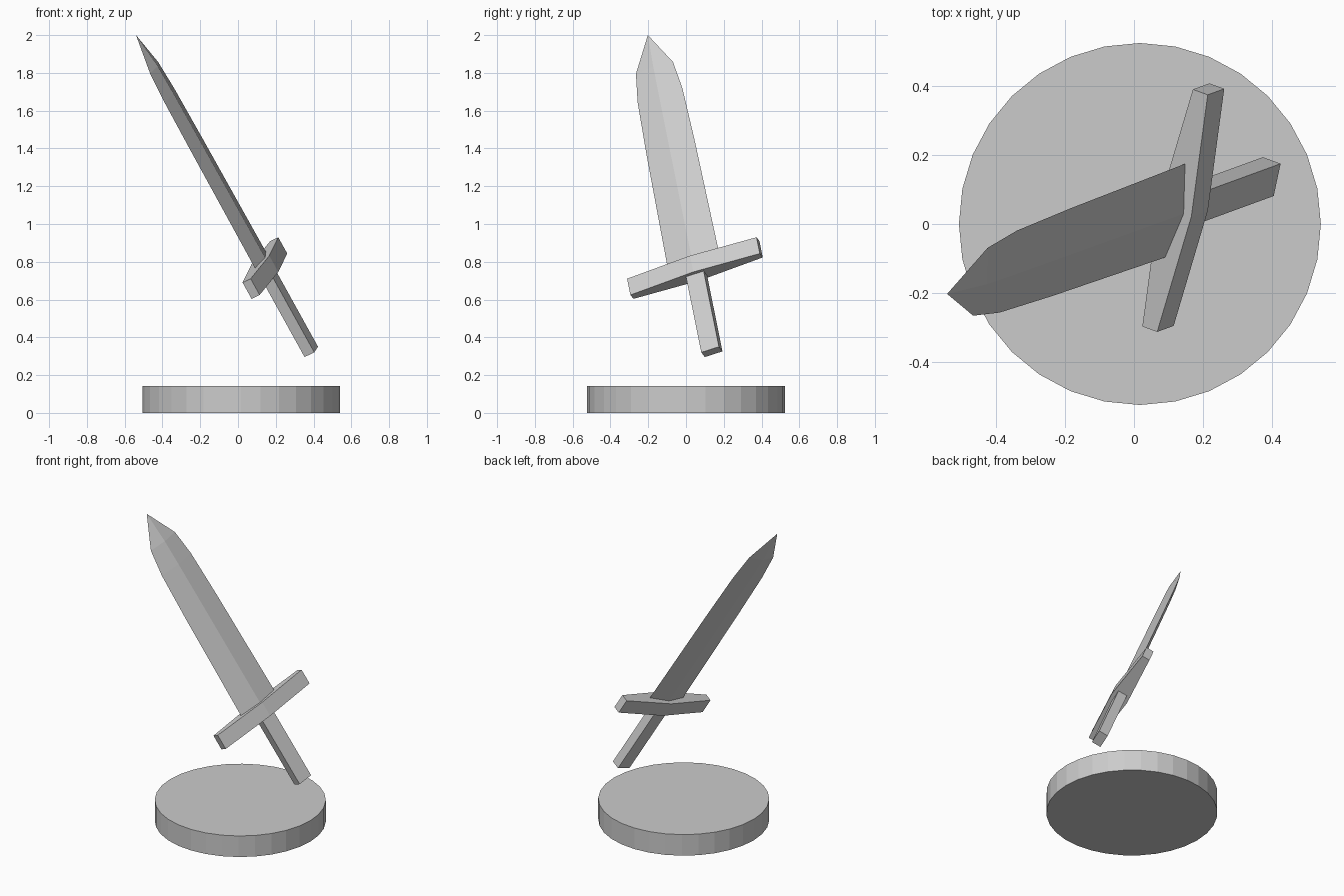
import bpy, bmesh
from mathutils import Vector, Matrix

if "Cube" in bpy.data.objects:
    bpy.data.objects.remove(bpy.data.objects["Cube"])

# Sword frame: local x = thickness, y = width, z = from grip end to tip
grip_end = Vector((0.388, 0.137, 0.323))
tip = Vector((-0.54, -0.202, 2.0))
axis = tip - grip_end
length = axis.length
U = axis.normalized()
W = Vector((0.202, 0.934, 0.293))
W = (W - U * W.dot(U)).normalized()
T = W.cross(U)
frame = Matrix.Translation(grip_end) @ Matrix((T, W, U)).transposed().to_4x4()


def loft(name, sections, point=None):
    """Join cross-sections [(z, [(x, y), ...]), ...]; optionally close to a point."""
    bm = bmesh.new()
    rings = [[bm.verts.new((x, y, z)) for x, y in outline] for z, outline in sections]
    n = len(rings[0])
    for a, b in zip(rings, rings[1:]):
        for i in range(n):
            j = (i + 1) % n
            bm.faces.new((a[i], a[j], b[j], b[i]))
    bm.faces.new(rings[0][::-1])
    if point:
        p = bm.verts.new(point)
        for i in range(n):
            bm.faces.new((rings[-1][i], rings[-1][(i + 1) % n], p))
    else:
        bm.faces.new(rings[-1])
    bmesh.ops.recalc_face_normals(bm, faces=bm.faces)
    mesh = bpy.data.meshes.new(name)
    bm.to_mesh(mesh)
    bm.free()
    obj = bpy.data.objects.new(name, mesh)
    obj.matrix_world = frame
    bpy.context.collection.objects.link(obj)
    return obj


def rhombus(t, w):
    return [(t, 0), (0, w), (-t, 0), (0, -w)]


# Round base
bpy.ops.mesh.primitive_cylinder_add(vertices=32, radius=0.523, depth=0.142,
                                    location=(0.017, 0, 0.071))
bpy.context.object.name = "base"

# Blade: diamond section tapering to the tip
stations = [(0.56, 0.029, 0.145), (1.254, 0.027, 0.136),
            (1.576, 0.025, 0.127), (1.745, 0.022, 0.105)]
loft("blade", [(z, rhombus(t, w)) for z, t, w in stations], (0, 0, length))

# Cross guard: thicker in the middle
guard = [(0.055, 0), (0.025, 0.367), (-0.025, 0.367),
         (-0.055, 0), (-0.025, -0.367), (0.025, -0.367)]
loft("cross_guard", [(0.465, guard), (0.565, guard)])

# Grip
grip = [(0.03, -0.05), (0.03, 0.05), (-0.03, 0.05), (-0.03, -0.05)]
loft("grip", [(0, grip), (0.47, grip)])
